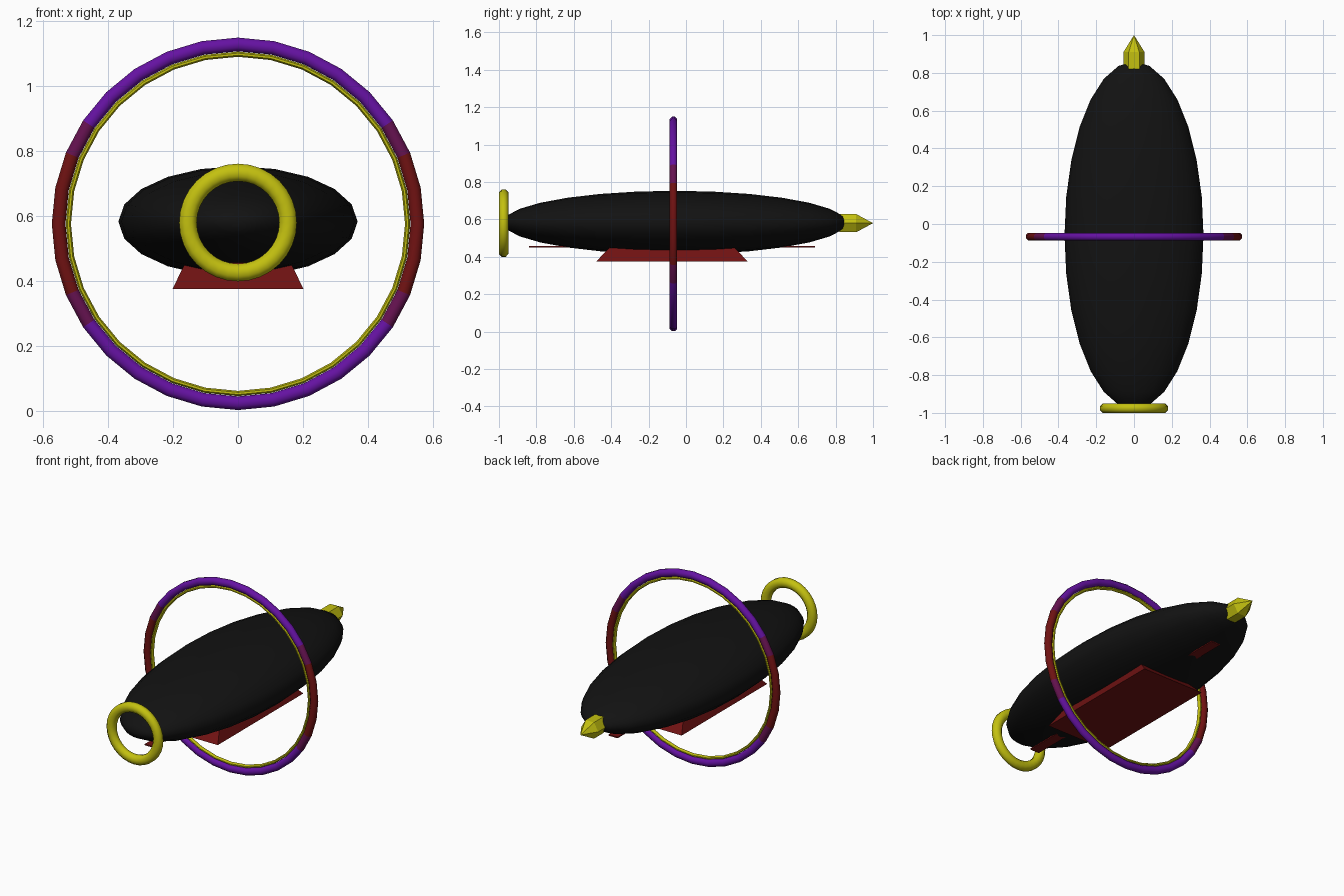
import bpy, bmesh
from math import sin, cos, pi, radians
from mathutils import Matrix

if "Cube" in bpy.data.objects:
    bpy.data.objects.remove(bpy.data.objects["Cube"])


def material(name, rgb):
    m = bpy.data.materials.new(name)
    m.diffuse_color = (*rgb, 1)
    m.use_nodes = True
    m.node_tree.nodes["Principled BSDF"].inputs["Base Color"].default_value = m.diffuse_color
    return m


BLACK = material("black", (0.006, 0.006, 0.006))
GOLD = material("gold", (0.55, 0.53, 0.005))
RED = material("dark red", (0.16, 0.006, 0.006))
PURPLE = material("purple", (0.13, 0.006, 0.36))
MAROON = material("maroon", (0.13, 0.006, 0.08))


def finish(name, bm, mats, angle=30):
    bmesh.ops.recalc_face_normals(bm, faces=bm.faces)
    me = bpy.data.meshes.new(name)
    bm.to_mesh(me)
    bm.free()
    ob = bpy.data.objects.new(name, me)
    bpy.context.collection.objects.link(ob)
    for m in mats:
        me.materials.append(m)
    bpy.ops.object.select_all(action='DESELECT')
    ob.select_set(True)
    bpy.context.view_layer.objects.active = ob
    if angle:
        bpy.ops.object.shade_smooth_by_angle(angle=radians(angle))
    return ob


def ring(name, y, z, major, rad, half_y, mats, segs=32, sides=8, pick=None):
    """Ring around the y axis with a flattened-octagon section."""
    bm = bmesh.new()
    k = 1 / cos(pi / sides)
    rows = []
    for i in range(segs):
        a = 2 * pi * i / segs
        row = []
        for j in range(sides):
            b = 2 * pi * (j + 0.5) / sides
            r = major + rad * k * cos(b)
            row.append(bm.verts.new((r * cos(a), y + half_y * k * sin(b), z + r * sin(a))))
        rows.append(row)
    for i in range(segs):
        p, q = rows[i], rows[(i + 1) % segs]
        for j in range(sides):
            n = (j + 1) % sides
            f = bm.faces.new((p[j], p[n], q[n], q[j]))
            if pick:
                f.material_index = pick(abs(sin(2 * pi * (i + 0.5) / segs)))
    return finish(name, bm, mats, 50)


def frustum(name, mat, bottom, top):
    """Box with separate bottom and top rectangles: (half x, y0, y1, z)."""
    bm = bmesh.new()
    loops = [[bm.verts.new(c) for c in ((-x, y0, z), (x, y0, z), (x, y1, z), (-x, y1, z))]
             for x, y0, y1, z in (bottom, top)]
    for lp in loops:
        bm.faces.new(lp)
    for i in range(4):
        n = (i + 1) % 4
        bm.faces.new((loops[0][i], loops[0][n], loops[1][n], loops[1][i]))
    return finish(name, bm, [mat], 0)


# Hull: flattened ellipsoid with its poles along y
bm = bmesh.new()
mat = (Matrix.Translation((0, -0.06, 0.583)) @ Matrix.Diagonal((0.368, 0.92, 0.17, 1))
       @ Matrix.Rotation(radians(90), 4, 'X'))
bmesh.ops.create_uvsphere(bm, u_segments=20, v_segments=14, radius=1, matrix=mat)
finish("hull", bm, [BLACK], 60)

# Large hoop: purple above and below, red at the sides, gold lining
ring("outer_hoop", -0.067, 0.576, 0.552, 0.021, 0.02, [RED, MAROON, PURPLE],
     pick=lambda s: 0 if s < 0.45 else (1 if s < 0.62 else 2))
ring("hoop_lining", -0.067, 0.576, 0.522, 0.008, 0.012, [GOLD])

# Front ring
ring("nose_ring", -0.975, 0.58, 0.154, 0.027, 0.025, [GOLD])

# Tail spike: six-sided prism ending in a point
bm = bmesh.new()
loops = [[bm.verts.new((0.056 * cos(i * pi / 3), y, 0.58 + 0.056 * sin(i * pi / 3)))
          for i in range(6)] for y in (0.82, 0.91)]
tip = bm.verts.new((0, 1.0, 0.58))
bm.faces.new(loops[0])
for i in range(6):
    n = (i + 1) % 6
    bm.faces.new((loops[0][i], loops[0][n], loops[1][n], loops[1][i]))
    bm.faces.new((loops[1][i], loops[1][n], tip))
finish("tail_spike", bm, [GOLD], 0)

# Cabin under the hull, and the thin keel strip it hangs from
frustum("cabin", RED, (0.202, -0.48, 0.33, 0.375), (0.155, -0.39, 0.24, 0.47))
frustum("keel_strip", RED, (0.03, -0.84, 0.69, 0.45), (0.03, -0.84, 0.69, 0.457))
